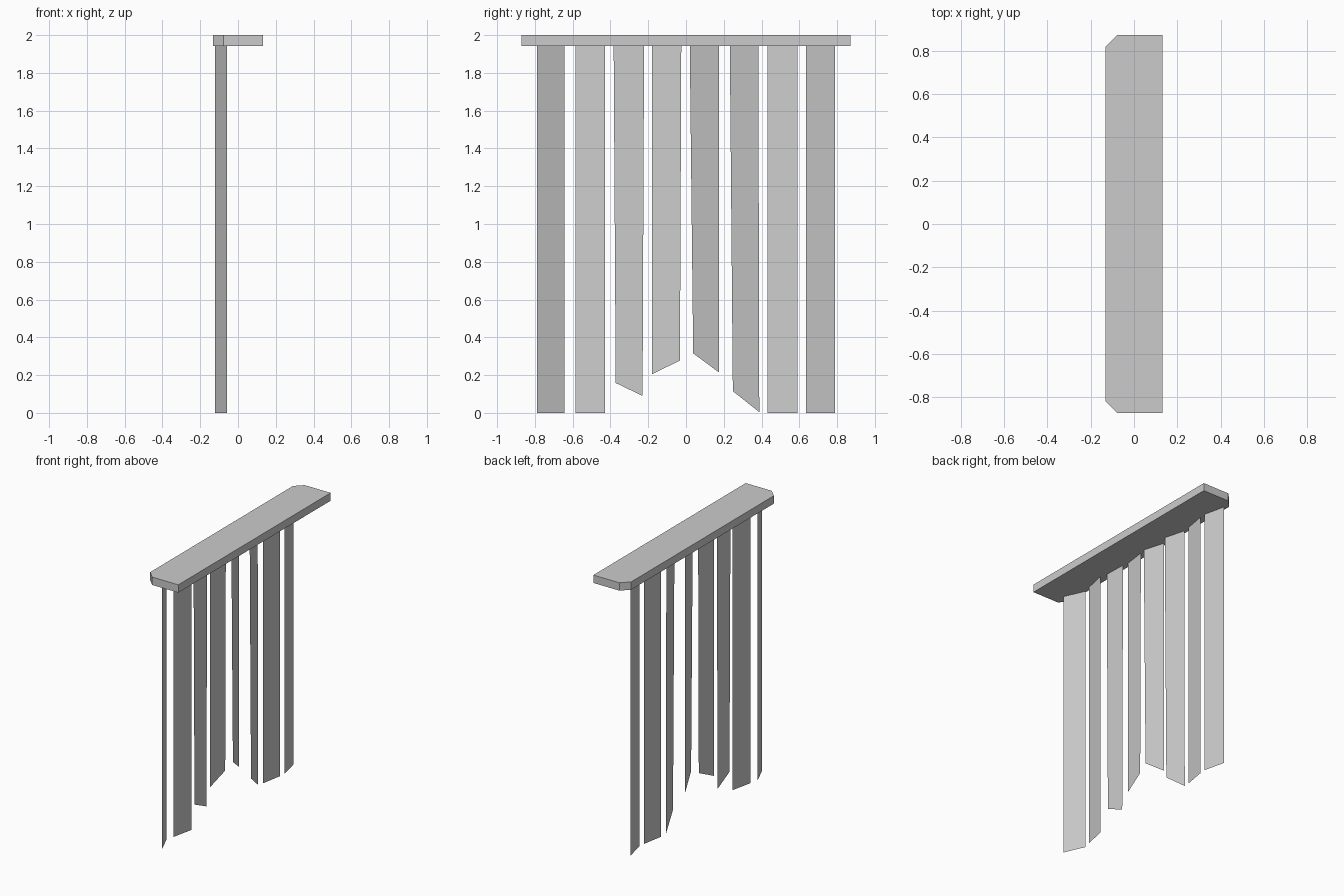
import bpy, bmesh

if "Cube" in bpy.data.objects:
    bpy.data.objects.remove(bpy.data.objects["Cube"])

def mesh_object(name, verts, faces):
    me = bpy.data.meshes.new(name)
    me.from_pydata(verts, [], faces)
    ob = bpy.data.objects.new(name, me)
    bpy.context.collection.objects.link(ob)
    return ob

# Head rail: extruded outline with two chamfered rear corners
W, L, C, Z0, Z1 = 0.132, 0.872, 0.055, 1.943, 2.0
half = [(W, L), (-W + C, L), (-W, L - C)]
outline = half + [(x, -y) for x, y in reversed(half)]
n = len(outline)
verts = [(x, y, z) for z in (Z0, Z1) for x, y in outline]
faces = [tuple(reversed(range(n))), tuple(range(n, 2 * n))]
faces += [(i, (i + 1) % n, n + (i + 1) % n, n + i) for i in range(n)]
mesh_object("head_rail", verts, faces)

# Hanging slats: thin sheets, each turned a little, some with torn ends
# (top y0, top y1, bottom y0, bottom y1, x spread, bottom z0, bottom z1)
slats = [
    (-0.79, -0.643, -0.79, -0.643, -0.065, 0, 0),
    (-0.585, -0.428, -0.585, -0.428, 0.033, 0, 0),
    (-0.383, -0.222, -0.372, -0.23, -0.004, 0.158, 0.09),
    (-0.18, -0.025, -0.18, -0.032, 0.02, 0.205, 0.277),
    (0.02, 0.174, 0.038, 0.174, -0.045, 0.315, 0.215),
    (0.232, 0.383, 0.248, 0.388, -0.041, 0.115, 0.004),
    (0.432, 0.59, 0.432, 0.59, 0.028, 0, 0),
    (0.635, 0.79, 0.635, 0.79, -0.036, 0, 0),
]
XC = -0.09
for i, (t0, t1, b0, b1, dx, z0, z1) in enumerate(slats):
    xa, xb = XC - dx / 2, XC + dx / 2
    mesh_object(f"slat_{i + 1}",
                [(xa, b0, z0), (xb, b1, z1), (xb, t1, Z0), (xa, t0, Z0)],
                [(0, 1, 2, 3)])
